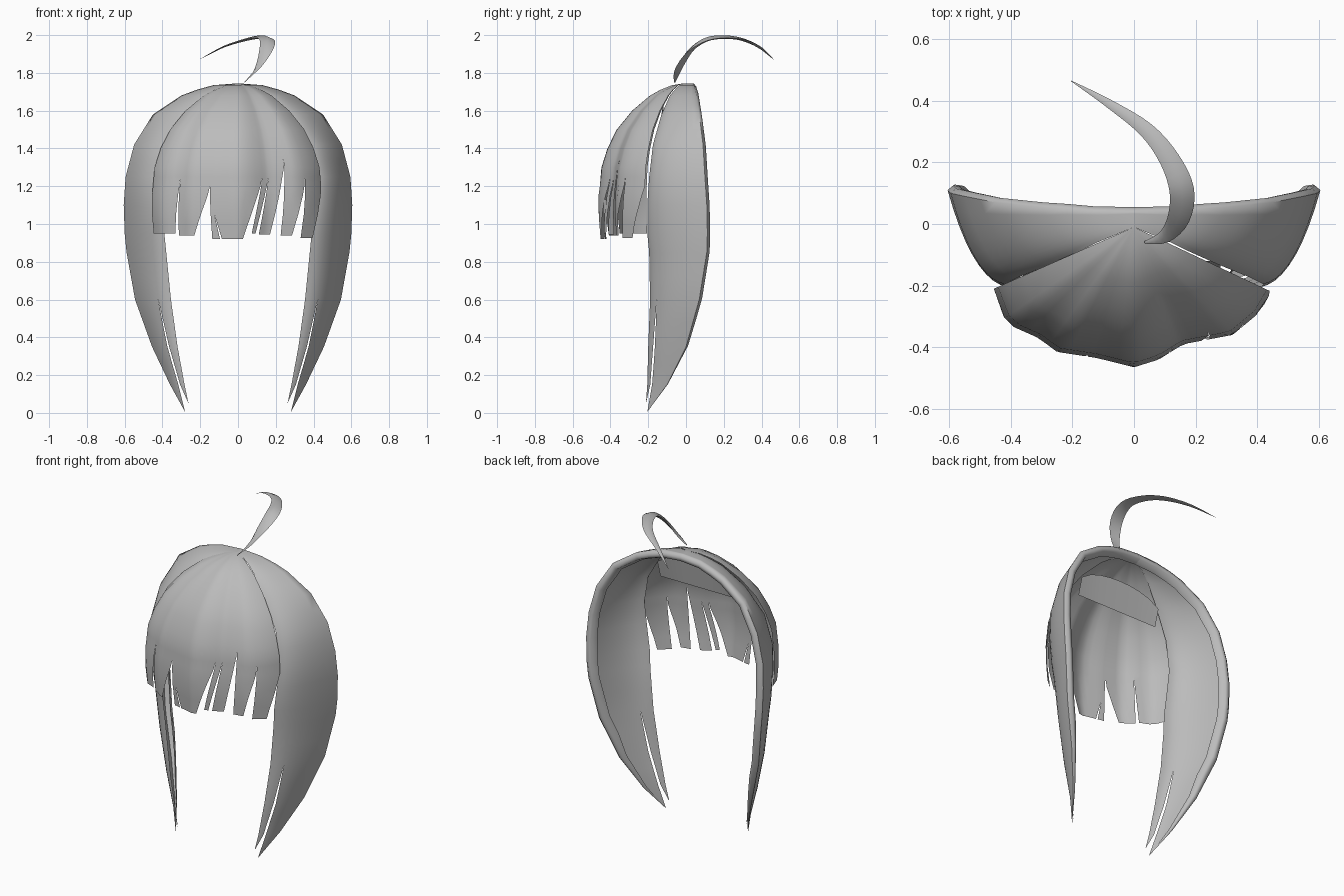
import bpy, bmesh, math
from mathutils import Vector

if "Cube" in bpy.data.objects:
    bpy.data.objects.remove(bpy.data.objects["Cube"])

hair = bpy.data.materials.new("hair_grey")
hair.diffuse_color = (0.5, 0.5, 0.5, 1)
hair.use_nodes = True
hair.node_tree.nodes["Principled BSDF"].inputs["Base Color"].default_value = hair.diffuse_color


def interp(table, k, col=1):
    """Linear lookup in rows sorted by descending first value."""
    if k >= table[0][0]:
        return table[0][col]
    for a, b in zip(table, table[1:]):
        if k >= b[0]:
            f = (a[0] - k) / (a[0] - b[0])
            return a[col] + (b[col] - a[col]) * f
    return table[-1][col]


def make(name, grids, angle=50):
    """Join point grids into one smooth sheet facing away from the head centre."""
    bm = bmesh.new()
    for grid in grids:
        rows = [[bm.verts.new(p) for p in row] for row in grid]
        for a, b in zip(rows, rows[1:]):
            for i in range(len(a) - 1):
                bm.faces.new((a[i], a[i + 1], b[i + 1], b[i]))
    bmesh.ops.remove_doubles(bm, verts=bm.verts, dist=0.0015)
    bmesh.ops.recalc_face_normals(bm, faces=bm.faces)
    bm.normal_update()
    centre = Vector((0, 0.1, 1.0))
    if sum(f.normal.dot(f.calc_center_median() - centre) * f.calc_area() for f in bm.faces) < 0:
        bmesh.ops.reverse_faces(bm, faces=bm.faces)
    me = bpy.data.meshes.new(name)
    bm.to_mesh(me)
    bm.free()
    me.materials.append(hair)
    ob = bpy.data.objects.new(name, me)
    bpy.context.collection.objects.link(ob)
    bpy.ops.object.select_all(action='DESELECT')
    bpy.context.view_layer.objects.active = ob
    ob.select_set(True)
    bpy.ops.object.shade_smooth_by_angle(angle=math.radians(angle))
    return ob


# Dome radius by height, and plan outline of the fringe (x, y)
DOME = [(1.745, 0), (1.735, .14), (1.71, .28), (1.68, .40), (1.6, .61), (1.5, .79),
        (1.4, .90), (1.3, .97), (1.15, 1), (1.05, 1), (.92, .975)]
PLAN = [(.45, -.21), (.41, -.285), (.32, -.36), (.16, -.39), (.08, -.44), (0, -.465),
        (-.12, -.435), (-.25, -.415), (-.31, -.37), (-.40, -.33), (-.435, -.285), (-.455, -.21)]


def dome_point(x, z):
    r = interp(DOME, z)
    return Vector((x * r, -.01 + (interp(PLAN, x) + .01) * r, z))


# Fringe: strands split by notches (top x, top z, left strand tip x, right strand tip x)
NOTCHES = [(-.455, 0, -.455, -.455), (-.31, 1.23, -.34, -.32), (-.15, 1.18, -.24, -.14),
           (-.125, 1.05, -.10, -.09), (.13, 1.23, .03, .07), (.165, 1.25, .09, .11),
           (.255, 1.32, .17, .23), (.36, 1.22, .29, .34), (.445, 1.2, .405, .405)]
TIPS = [.95, .94, .92, .92, .95, .945, .94, .925]
LEVELS = [1.745, 1.735, 1.71, 1.68, 1.64, 1.6, 1.55, 1.5, 1.45, 1.4, 1.35,
          1.3, 1.25, 1.2, 1.15, 1.1, 1.05, 1.0]


def notch_edge(notch, z, side):
    x, top, left, right = notch
    k = max(0, (top - z) / (top - .93)) if top else 0
    return x + ((left if side == 0 else right) - x) * k


strands = []
for a, b, tip in zip(NOTCHES, NOTCHES[1:], TIPS):
    n = max(2, round((b[0] - a[0]) / .035))
    grid = []
    for z in LEVELS + [tip]:
        x0, x1 = notch_edge(a, z, 1), notch_edge(b, z, 0)
        grid.append([dome_point(x0 + (x1 - x0) * i / n, z) for i in range(n + 1)])
    strands.append(grid)
make("fringe", strands)

# Side locks: height, back edge x, back edge y, front edge x, front edge y
SIDE = [(1.745, 0, .04, 0, -.01), (1.735, .13, .042, .06, -.035), (1.71, .22, .05, .12, -.06),
        (1.68, .30, .055, .17, -.085), (1.58, .45, .07, .27, -.13), (1.42, .55, .09, .38, -.175),
        (1.25, .595, .10, .42, -.195), (1.1, .605, .11, .41, -.205), (.95, .60, .113, .39, -.205),
        (.85, .59, .11, .38, -.195), (.6, .545, .07, .355, -.19), (.35, .455, 0, .32, -.20),
        (.15, .36, -.1, .283, -.205), (.01, .28, -.2, .262, -.212)]
ZS = [1.745, 1.735, 1.71, 1.68, 1.63, 1.58, 1.5, 1.42, 1.33, 1.25, 1.1, .95, .85, .72, .6,
      .48, .35, .25, .15]
SPLIT = .68


def side_point(z, t, sign):
    bx, by, fx, fy = (interp(SIDE, z, c) for c in (1, 2, 3, 4))
    cx, cy = bx + (fx - bx) * .42, fy + .02
    x = bx * (1 - t) ** 2 + 2 * cx * t * (1 - t) + fx * t * t
    y = by * (1 - t) ** 2 + 2 * cy * t * (1 - t) + fy * t * t
    return Vector((x * sign, y, z))


for sign, label in ((-1, "left"), (1, "right")):
    outer, inner = [], []
    for z in ZS:
        gap = max(0, .6 - z) * .16           # slit between the two lock tips
        outer.append([side_point(z, (SPLIT - gap) * i / 6, sign) for i in range(7)])
        t0 = SPLIT + gap * .6
        inner.append([side_point(z, t0 + (1 - t0) * i / 3, sign) for i in range(4)])
    outer.append([Vector((sign * .28, -.205, .005))] * 7)
    inner.append([Vector((sign * .262, -.212, .05))] * 4)

    # Rolled rim along the back edge
    rim = []
    back = [row[0] for row in outer]
    for i, p in enumerate(back):
        d = back[min(i + 1, len(back) - 1)] - back[max(i - 1, 0)]
        inward = Vector((d.z, 0, -d.x)).normalized() * sign
        if i == 0:
            inward = Vector((0, 0, -1))
        w = min(1, max(0, p.z / .5))
        rim.append([p, p + inward * .018 * w + Vector((0, .015 * w, 0)),
                    p + inward * .04 * w + Vector((0, .012 * w, 0)),
                    p + inward * .055 * w + Vector((0, -.03 * w, 0))])
    make(label + "_side_lock", [outer, inner, rim], 65)

# Arched panel under the crown
arch = []
for i in range(9):
    x = -.28 + .07 * i
    top = 1.52 + .12 * math.sqrt(max(0, 1 - (x / .3) ** 2))
    arch.append([Vector((x, -.15, 1.46)), Vector((x, -.12, top))])
make("inner_panel", [arch])

# Curled stray lock: centre line with half widths
CURL = [(.035, -.06, 1.75, .004), (.10, -.04, 1.82, .022), (.145, .02, 1.91, .036),
        (.155, .11, 1.972, .04), (.115, .21, 1.985, .033), (.04, .305, 1.972, .025),
        (-.08, .39, 1.935, .014), (-.205, .465, 1.87, .001)]


def catmull(p, n=4):
    out = []
    for i in range(len(p) - 1):
        q = [Vector(p[min(max(j, 0), len(p) - 1)]) for j in range(i - 1, i + 3)]
        for k in range(n):
            t = k / n
            out.append(.5 * (2 * q[1] + (q[2] - q[0]) * t
                             + (2 * q[0] - 5 * q[1] + 4 * q[2] - q[3]) * t * t
                             + (3 * q[1] - q[0] - 3 * q[2] + q[3]) * t ** 3))
    return out + [Vector(p[-1])]


line = catmull(CURL)
rings = []
for i, q in enumerate(line):
    p, w = q.to_3d(), max(q.w, .001)
    tan = (line[min(i + 1, len(line) - 1)].to_3d() - line[max(i - 1, 0)].to_3d()).normalized()
    side = tan.cross(Vector((0, 0, 1))).normalized()
    up = side.cross(tan)
    ring = [p + side * w, p + up * w * .4, p - side * w, p - up * w * .15]
    rings.append(ring + ring[:1])
make("curled_lock", [rings], 60)
